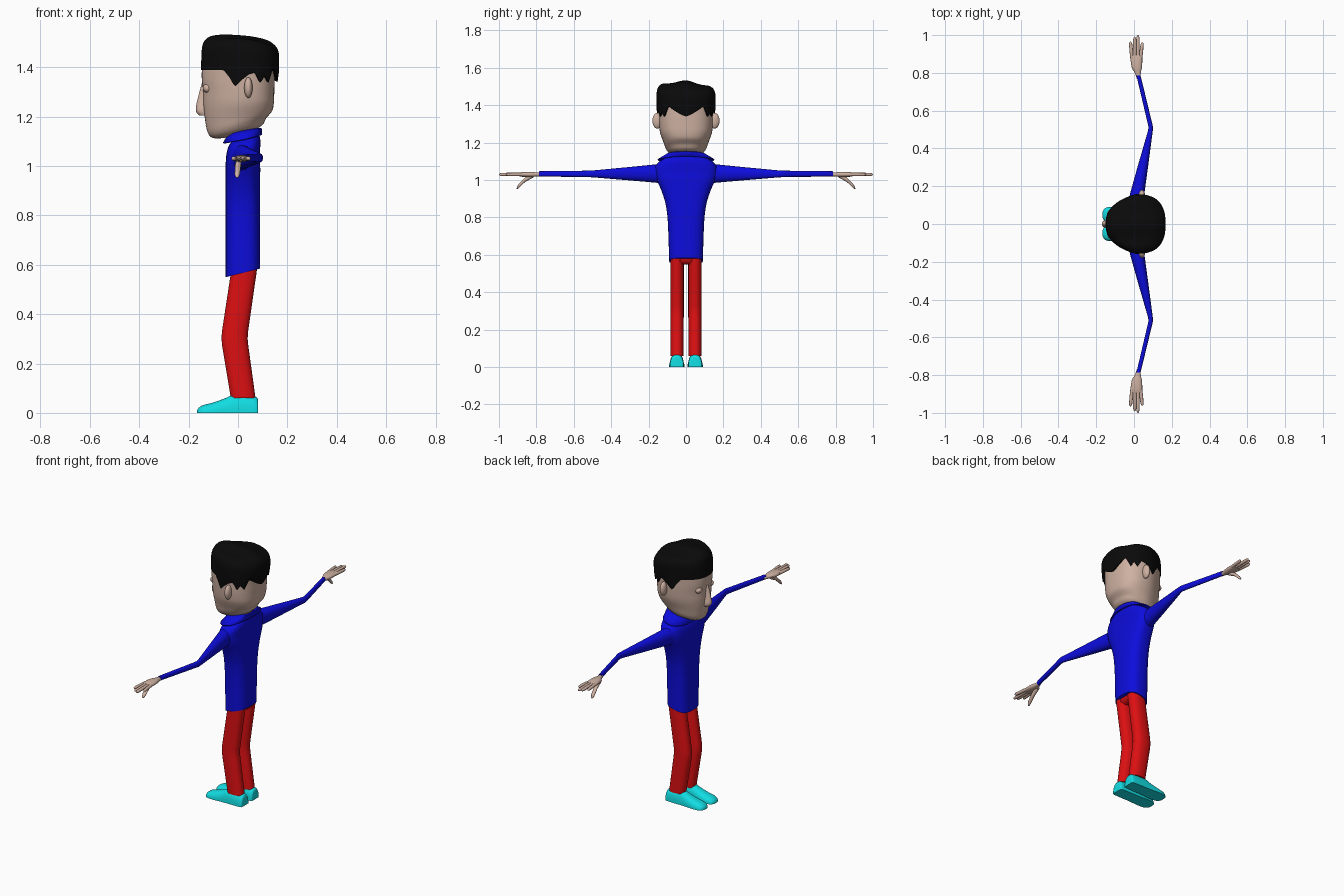
import bpy, bmesh, math
from mathutils import Vector

if "Cube" in bpy.data.objects:
    bpy.data.objects.remove(bpy.data.objects["Cube"])

X, Y, Z = Vector((1, 0, 0)), Vector((0, 1, 0)), Vector((0, 0, 1))


def material(name, rgb):
    m = bpy.data.materials.new(name)
    m.diffuse_color = (*rgb, 1)
    m.use_nodes = True
    m.node_tree.nodes["Principled BSDF"].inputs["Base Color"].default_value = m.diffuse_color
    return m


SKIN = material("skin", (0.62, 0.44, 0.36))
BLACK = material("hair black", (0.003, 0.003, 0.003))
BLUE = material("shirt blue", (0.004, 0.004, 0.72))
RED = material("trouser red", (0.72, 0.005, 0.006))
CYAN = material("shoe cyan", (0.006, 0.72, 0.76))


def power(v, e):
    return math.copysign(abs(v) ** e, v)


def oval(c, a, b, u=X, v=Y, n=2.0, segs=32):
    """Superellipse ring around c in the plane u, v."""
    out = []
    for i in range(segs):
        t = 2 * math.pi * i / segs
        out.append(Vector(c) + u * a * power(math.cos(t), 2 / n) + v * b * power(math.sin(t), 2 / n))
    return out


def smooth(keys, k=4):
    """Catmull-Rom refinement of a list of number tuples."""
    out = []
    for i in range(len(keys) - 1):
        p = [keys[min(max(i + j, 0), len(keys) - 1)] for j in (-1, 0, 1, 2)]
        for s in range(k):
            t = s / k
            out.append(tuple(0.5 * (2 * b + (c - a) * t + (2 * a - 5 * b + 4 * c - d) * t * t
                                    + (3 * b - a - 3 * c + d) * t ** 3) for a, b, c, d in zip(*p)))
    return out + [keys[-1]]


def finish(name, bm, mat, angle=50):
    bmesh.ops.recalc_face_normals(bm, faces=bm.faces)
    me = bpy.data.meshes.new(name)
    bm.to_mesh(me)
    bm.free()
    me.materials.append(mat)
    ob = bpy.data.objects.new(name, me)
    bpy.context.collection.objects.link(ob)
    bpy.ops.object.select_all(action='DESELECT')
    ob.select_set(True)
    bpy.context.view_layer.objects.active = ob
    bpy.ops.object.shade_smooth_by_angle(angle=math.radians(angle))
    return ob


def loft(name, rings, mat, caps=True, angle=50):
    bm = bmesh.new()
    vs = [[bm.verts.new(p) for p in r] for r in rings]
    n = len(vs[0])
    for a, b in zip(vs, vs[1:]):
        for i in range(n):
            j = (i + 1) % n
            bm.faces.new((a[i], a[j], b[j], b[i]))
    if caps:
        bm.faces.new(vs[0])
        bm.faces.new(vs[-1])
    return finish(name, bm, mat, angle)


def ball(name, c, r, mat):
    bm = bmesh.new()
    bmesh.ops.create_uvsphere(bm, u_segments=20, v_segments=12, radius=1)
    for v in bm.verts:
        v.co = Vector(c) + Vector([v.co[i] * r[i] for i in range(3)])
    return finish(name, bm, mat)


def egg(z, xf, xb, yh, segs=48):
    """Head cross-section: boxy at the back, narrowing toward the face (-x)."""
    xc, xh = (xf + xb) / 2, (xb - xf) / 2
    ring = oval((xc, 0, z), xh, yh, n=2.6, segs=segs)
    for p in ring:
        p.y *= 1 - 0.28 * max(0, (xc - p.x) / xh)
    return ring


# Head, with the jaw line dropping toward the chin
head = []
for z, xf, xb, yh in smooth([(1.128, -.055, .07, .05), (1.14, -.1, .1, .085), (1.165, -.122, .115, .106),
                             (1.2, -.132, .138, .12), (1.25, -.14, .145, .138), (1.3, -.141, .147, .145),
                             (1.36, -.147, .148, .147), (1.42, -.14, .145, .145), (1.46, -.1, .1, .1)]):
    ring = egg(z, xf, xb, yh)
    slope = 0.27 * min(1, max(0, (1.26 - z) / 0.1))
    for p in ring:
        p.z += slope * p.x
    head.append(ring)
loft("head", head, SKIN)
loft("neck", [oval((.03, 0, z), .05, .055) for z in (1.07, 1.16)], SKIN)
loft("nose", [oval((x, 0, z), a, b, segs=20) for z, x, a, b in smooth(
    [(1.34, -.135, .01, .008), (1.27, -.141, .023, .014), (1.225, -.143, .028, .022), (1.205, -.138, .02, .018)])], SKIN)
ball("lips", (-.117, 0, 1.165), (.014, .035, .009), SKIN)

# Hair: cap with a jagged hem (angle from the back of the head, height)
HEM = [(0, 1.34), (20, 1.375), (32, 1.395), (45, 1.338), (54, 1.365), (62, 1.336), (72, 1.378),
       (81, 1.37), (88, 1.35), (93, 1.32), (100, 1.36), (108, 1.388), (180, 1.388)]


def hem(i, segs):
    a = 360 * i / segs
    a = min(a, 360 - a)
    for (a0, z0), (a1, z1) in zip(HEM, HEM[1:]):
        if a <= a1:
            return z0 + (z1 - z0) * (a - a0) / (a1 - a0)


SEGS = 144
hair = []
for lift, xf, xb, yh in [(.012, -.13, .135, .13), (0, -.15, .16, .154), (.5, -.15, .166, .157)]:
    ring = egg(0, xf, xb, yh, SEGS)
    for i, p in enumerate(ring):
        h = hem(i, SEGS)
        p.z = h + lift * (1.42 - h) if lift != .012 else h + lift
    hair.append(ring)
for z, xf, xb, yh in smooth([(1.42, -.149, .167, .157), (1.46, -.147, .165, .157), (1.49, -.138, .152, .146),
                             (1.512, -.11, .118, .115), (1.522, -.06, .06, .06), (1.524, -.01, .01, .01)]):
    ring = egg(z, xf, xb, yh, SEGS)
    w = min(1, (z - 1.42) / .08)
    for p in ring:
        p.z += w * (-.07 * p.x - .05 * p.y + .006 * math.cos(40 * p.y))
    hair.append(ring)
loft("hair", hair, BLACK)

# Shirt body with a hem that is lower at the front
body = []
for z, xc, xh, yh in smooth([(.567, .02, .07, .09), (.7, .02, .07, .094), (.8, .02, .07, .099), (.88, .02, .07, .111),
                             (.95, .02, .07, .134), (1.0, .02, .07, .157), (1.04, .02, .068, .168),
                             (1.075, .025, .065, .163), (1.1, .033, .058, .14), (1.125, .042, .045, .1)]):
    ring = oval((xc, 0, z), xh, yh, n=2.8, segs=40)
    for p in ring:
        p.z += .25 * (p.x - .02) * max(0, 1 - (z - .567) / .2)
    body.append(ring)
loft("shirt_body", body, BLUE)

# Collar spreading over the shoulders
collar = []
for z, xc, xh, yh, tilt in [(1.12, .035, .052, .06, .1), (1.147, .035, .055, .065, .1),
                            (1.14, .03, .067, .1, .15), (1.11, .018, .08, .152, .2)]:
    ring = oval((xc, 0, z), xh, yh, n=2.2)
    for p in ring:
        p.z += tilt * (p.x - .02)
    collar.append(ring)
ob = loft("collar", collar, BLUE, caps=False)
ob.modifiers.new("thickness", 'SOLIDIFY').thickness = .006

# Hips joining the legs under the shirt
loft("trouser_seat", [oval((.022, 0, z), a, b, n=3) for z, a, b in ((.548, .03, .045), (.565, .05, .075), (.6, .052, .08))], RED)

for s, side in ((1, "left"), (-1, "right")):
    # Facial features
    ball(side + "_ear", (.042, s * .153, 1.317), (.017, .027, .042), SKIN)
    ball(side + "_eye", (-.121, s * .055, 1.315), (.021, .023, .019), SKIN)

    # Sleeve, bent at the elbow: y, x, z, half-widths in x and z
    loft(side + "_sleeve", [oval((x, s * y, z), a, b, X, Z, 2.2, 24) for y, x, z, a, b in [
        (.09, .012, 1.03, .045, .058), (.16, .017, 1.035, .038, .049), (.3, .046, 1.034, .028, .036),
        (.49, .086, 1.033, .013, .019), (.51, .089, 1.033, .012, .018), (.53, .085, 1.033, .012, .017),
        (.785, .024, 1.033, .011, .014)]], BLUE)

    # Hand
    loft(side + "_palm", [oval((x, s * y, 1.03), a, b, X, Z, 2.3, 20) for y, x, a, b in smooth(
        [(.77, .024, .009, .009), (.8, .02, .016, .011), (.83, .015, .027, .014), (.87, .013, .031, .013), (.895, .013, .028, .009)])], SKIN)
    fingers = [((-.01, .87, 1.03), (-.019, .965, 1.03)), ((.004, .87, 1.03), (.004, .992, 1.03)),
               ((.02, .87, 1.03), (.021, 1.0, 1.03)), ((.034, .87, 1.03), (.044, .962, 1.03)),
               ((.004, .815, 1.025), (-.004, .905, .955))]
    for f, (a, b) in enumerate(fingers):
        a, b = Vector(a), Vector(b)
        a.y, b.y = a.y * s, b.y * s
        rings = []
        for t, r in ((0, .009), (.5, .0095), (.88, .0085), (.96, .006), (1, .002)):
            c = a.lerp(b, t)
            if f == 4:
                r *= 1.25
                c.z += .012 * math.sin(math.pi * t)
            rings.append(oval(c, r, r, X, Z, 2, 12))
        loft(side + ("_thumb" if f == 4 else "_finger_%d" % (f + 1)), rings, SKIN)

    # Trouser leg, bent at the knee
    loft(side + "_trouser_leg", [oval((x, s * .048, z), a, b, n=2.3) for z, x, a, b in [
        (.6, .027, .052, .036), (.56, .022, .052, .036), (.33, -.012, .053, .036), (.3, -.014, .053, .036),
        (.27, -.011, .053, .036), (.06, .021, .05, .035)]], RED)

    # Shoe: flat-bottomed sections from heel to toe (x, height, half-width)
    shoe = []
    for x, h, w in smooth([(.082, .045, .03), (.074, .064, .036), (.03, .073, .038), (-.02, .073, .038),
                           (-.05, .06, .039), (-.1, .042, .042), (-.14, .032, .04), (-.16, .02, .028), (-.167, .008, .012)], 3):
        ring = oval((x, s * .049, 0), w, h, Y, Z, 2.4, 32)
        for p in ring:
            p.z = max(0, p.z)
        shoe.append(ring)
    loft(side + "_shoe", shoe, CYAN)
